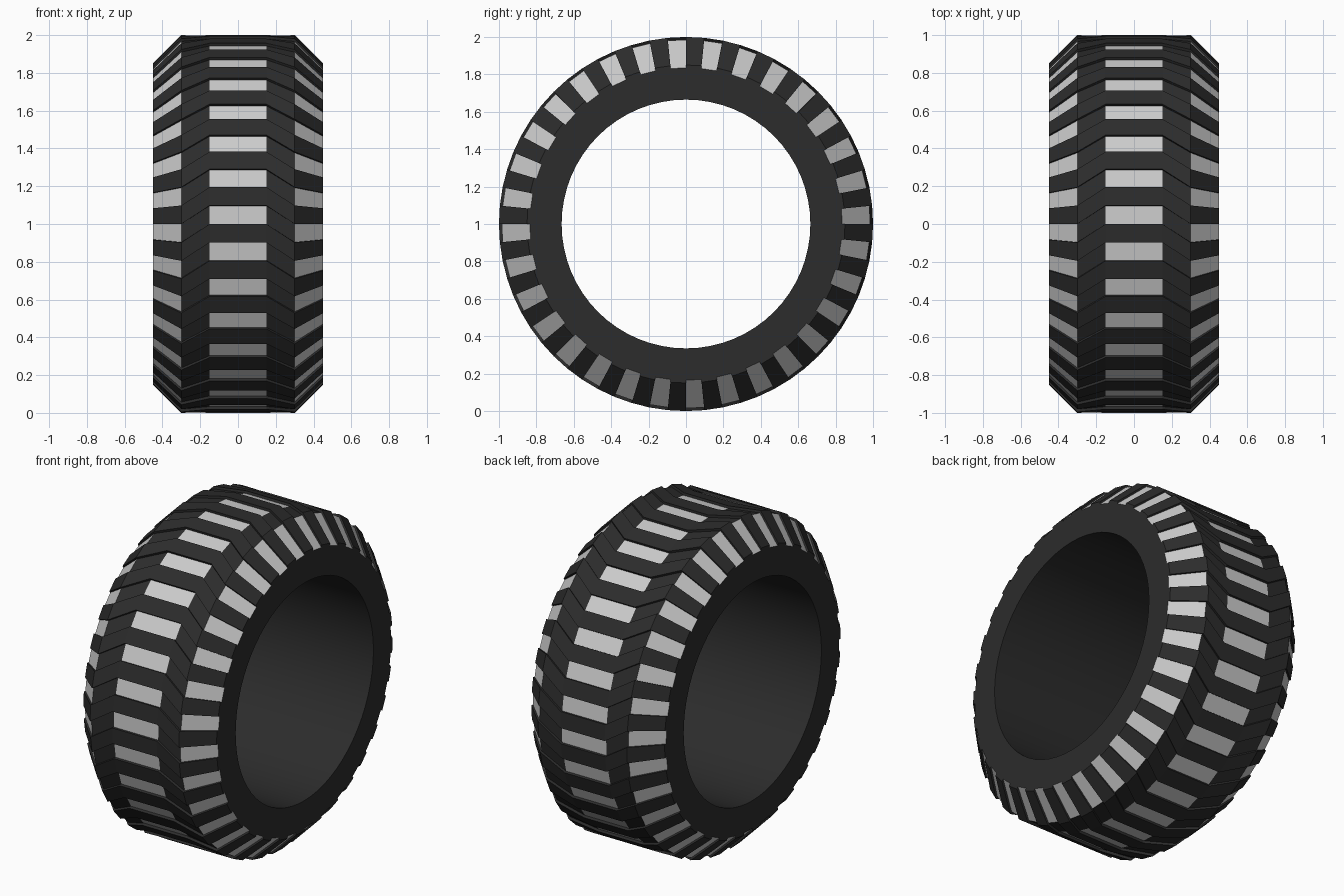
import bpy, bmesh
from math import sin, cos, tau

if "Cube" in bpy.data.objects:
    bpy.data.objects.remove(bpy.data.objects["Cube"])

STEPS = 64              # alternating ridge / groove around the tyre
DEPTH = 0.015           # groove depth
STEP = tau / STEPS
# tread section: x, ridge radius, rotation in steps (gives the chevron)
SECTION = [(-0.45, 0.85, -1), (-0.30, 1.0, -1), (-0.15, 1.0, 0),
           (0.15, 1.0, 0), (0.30, 1.0, -1), (0.45, 0.85, -1)]
BORE = 0.665


def material(name, v):
    m = bpy.data.materials.new(name)
    m.diffuse_color = (v, v, v, 1)
    m.use_nodes = True
    m.node_tree.nodes["Principled BSDF"].inputs["Base Color"].default_value = m.diffuse_color
    return m


dark = material("rubber", 0.025)
light = material("groove_grey", 0.8)


def point(x, r, step):
    a = step * STEP
    return (x, -r * cos(a), 1 + r * sin(a))


def finish(name, bm):
    bmesh.ops.remove_doubles(bm, verts=bm.verts, dist=1e-5)
    bmesh.ops.recalc_face_normals(bm, faces=bm.faces)
    me = bpy.data.meshes.new(name)
    bm.to_mesh(me)
    bm.free()
    me.materials.append(dark)
    me.materials.append(light)
    ob = bpy.data.objects.new(name, me)
    bpy.context.collection.objects.link(ob)
    return ob


def face(bm, pts, mat=0, smooth=False):
    f = bm.faces.new([bm.verts.new(p) for p in pts])
    f.material_index = mat
    f.smooth = smooth


# whole tyre as one closed skin
bm = bmesh.new()
for k in range(STEPS):
    groove = k % 2 == 0
    drop = DEPTH if groove else 0

    # tread surface and the groove walls at the start of each step
    for i in range(len(SECTION) - 1):
        (xa, ra, sa), (xb, rb, sb) = SECTION[i], SECTION[i + 1]
        face(bm, [point(xa, ra - drop, k + sa), point(xb, rb - drop, k + sb),
                  point(xb, rb - drop, k + 1 + sb), point(xa, ra - drop, k + 1 + sa)],
             1 if groove and i % 2 == 0 else 0)
        face(bm, [point(xa, ra - DEPTH, k + sa), point(xb, rb - DEPTH, k + sb),
                  point(xb, rb, k + sb), point(xa, ra, k + sa)])

    # flat sidewalls
    for x, r, s in (SECTION[0], SECTION[-1]):
        face(bm, [point(x, BORE, k + s), point(x, r - DEPTH, k + s),
                  point(x, r - DEPTH, k + 1 + s), point(x, BORE, k + 1 + s)])
        if not groove:
            face(bm, [point(x, r - DEPTH, k + s), point(x, r, k + s),
                      point(x, r, k + 1 + s), point(x, r - DEPTH, k + 1 + s)])

    # bore
    face(bm, [point(-0.45, BORE, k), point(0.45, BORE, k),
              point(0.45, BORE, k + 1), point(-0.45, BORE, k + 1)], 0, True)

tyre = finish("tyre", bm)
bpy.context.view_layer.objects.active = tyre
tyre.select_set(True)
# smooth bore only: mark its rims sharp
for e in tyre.data.edges:
    a, b = (tyre.data.vertices[v].co for v in e.vertices)
    if abs(a.x - b.x) < 1e-4:
        e.use_edge_sharp = True
